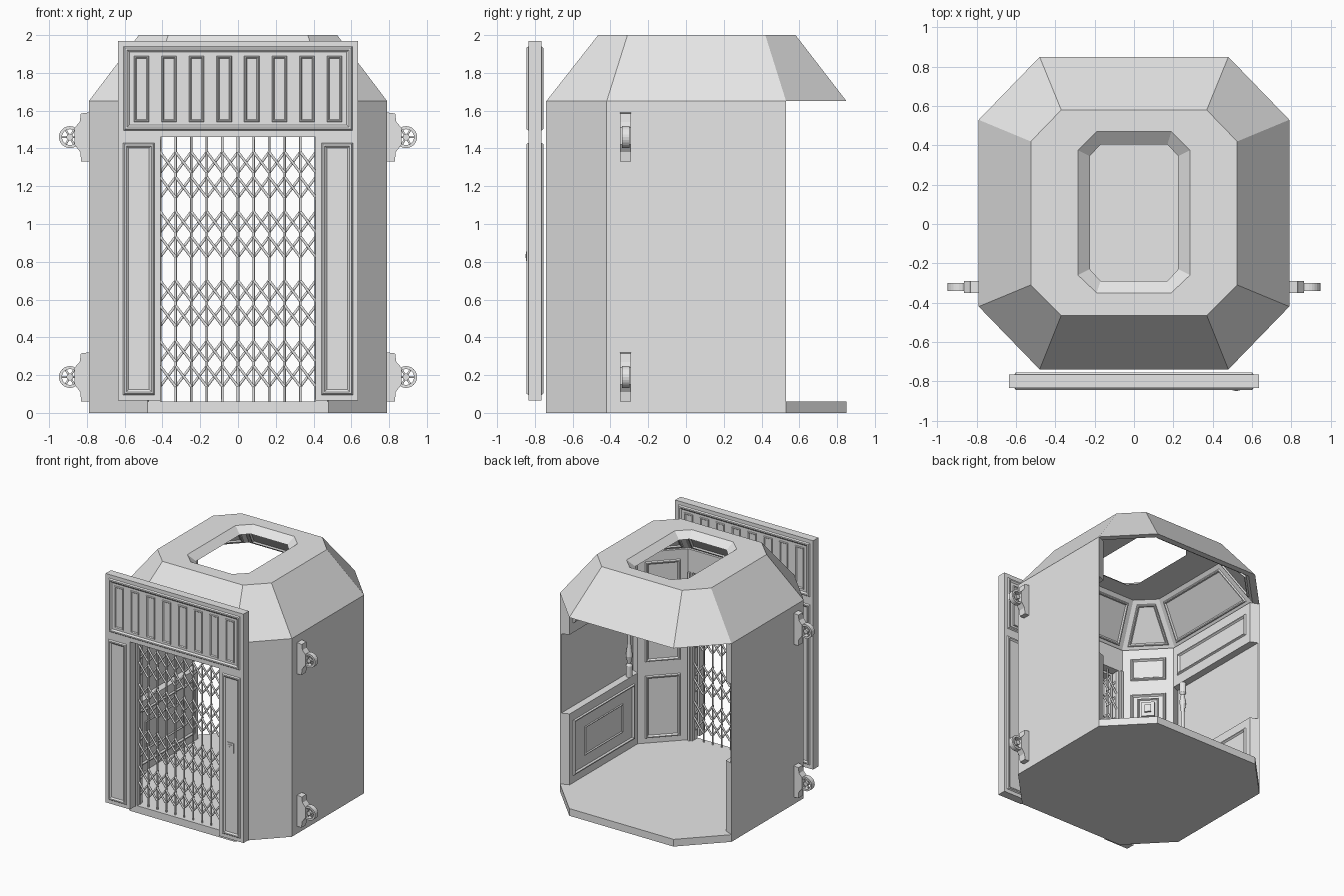
import bpy, bmesh, math
from mathutils import Vector as V, Matrix

if "Cube" in bpy.data.objects:
    bpy.data.objects.remove(bpy.data.objects["Cube"])

grey = bpy.data.materials.new("light_grey")
grey.use_nodes = True
grey.diffuse_color = (0.8, 0.8, 0.8, 1)
grey.node_tree.nodes["Principled BSDF"].inputs["Base Color"].default_value = (0.8, 0.8, 0.8, 1)
UP = V((0, 0, 1))


def finish(name, bm, recalc=True):
    if recalc:
        bmesh.ops.recalc_face_normals(bm, faces=bm.faces)
    mesh = bpy.data.meshes.new(name)
    bm.to_mesh(mesh)
    bm.free()
    mesh.materials.append(grey)
    ob = bpy.data.objects.new(name, mesh)
    bpy.context.collection.objects.link(ob)
    return ob


def rings(name, loops, closed=False, caps=False, recalc=True):
    """Skin a series of point loops of equal length."""
    bm = bmesh.new()
    vs = [[bm.verts.new(p) for p in loop] for loop in loops]
    pairs = list(zip(vs, vs[1:])) + ([(vs[-1], vs[0])] if closed else [])
    for a, b in pairs:
        for i in range(len(a)):
            j = (i + 1) % len(a)
            bm.faces.new((a[i], a[j], b[j], b[i]))
    if caps:
        bm.faces.new(vs[0][::-1])
        bm.faces.new(vs[-1])
    return finish(name, bm, recalc)


def prism(name, pts, vec):
    return rings(name, [pts, [p + vec for p in pts]], caps=True)


def box(name, x0, x1, y0, y1, z0, z1):
    return prism(name, [V((x0, y0, z0)), V((x1, y0, z0)), V((x1, y1, z0)), V((x0, y1, z0))],
                 UP * (z1 - z0))


def normal(pts):
    return (pts[1] - pts[0]).cross(pts[2] - pts[1]).normalized()


def inset(pts, d):
    """Mitred inward offset of a convex loop."""
    n, out = normal(pts), []
    for i, p in enumerate(pts):
        a = n.cross((p - pts[i - 1]).normalized())
        b = n.cross((pts[(i + 1) % len(pts)] - p).normalized())
        out.append(p + (a + b) * (d / (1 + a.dot(b))))
    return out


def moulding(name, pts, w=0.024, h=0.012):
    """Raised bead frame running round a panel."""
    n = normal(pts)
    steps = [(0, 0), (w * 0.25, h), (w * 0.6, h), (w, 0)]
    return rings(name, [[p + n * k for p in inset(pts, d)] for d, k in steps], recalc=False)


def octagon(x, xc, y0, y0c, y1c, y1, z):
    pts = [(-xc, y0), (xc, y0), (x, y0c), (x, y1c), (xc, y1), (-xc, y1), (-x, y1c), (-x, y0c)]
    return [V((a, b, z)) for a, b in pts]


# Floor
plan = octagon(0.79, 0.48, -0.74, -0.42, 0.53, 0.85, 0)
prism("floor", plan, UP * 0.06)


def wall(name, i, d0, d1, z0, z1):
    a, b = inset(plan, d0), inset(plan, d1)
    j = (i + 1) % 8
    return prism(name, [p + UP * z0 for p in (a[i], a[j], b[j], b[i])], UP * (z1 - z0))


def wall_rect(i, d, w, z0, z1):
    """Rectangle centred on the inside of a wall, facing into the car."""
    ring = inset(plan, d)
    p, q = ring[i], ring[(i + 1) % 8]
    mid, e = (p + q) / 2, (q - p).normalized() * w / 2
    return [mid + e + UP * z0, mid - e + UP * z0, mid - e + UP * z1, mid + e + UP * z1]


# Car walls: panelled front corners, recessed sides
SKIN, DEEP = 0.01, 0.07
for side, corner, s in (("left", 1, 1), ("right", 7, -1)):
    wall(side + "_corner_wall", corner, 0, DEEP, 0.06, 1.65)
    for z0, z1 in ((0.1, 0.62), (0.735, 1.26), (1.38, 1.57)):
        moulding(side + "_corner_panel", wall_rect(corner, DEEP, 0.27, z0, z1))
    flank = 2 if s > 0 else 6
    wall(side + "_side_skin", flank, 0, SKIN, 0.06, 1.65)
    wall(side + "_wainscot", flank, SKIN, DEEP, 0.06, 0.65)
    wall(side + "_upper_strip", flank, SKIN, DEEP, 1.31, 1.65)
    moulding(side + "_wainscot_panel", wall_rect(flank, DEEP, 0.8, 0.12, 0.58))
    moulding(side + "_wainscot_inner_panel", wall_rect(flank, DEEP, 0.5, 0.23, 0.47), 0.015, 0.008)
    moulding(side + "_strip_panel", wall_rect(flank, DEEP, 0.8, 1.39, 1.57))
    # Turned post at the front of the recess
    profile = [(0.026, 0.65), (0.026, 0.74), (0.014, 0.76), (0.026, 0.82), (0.014, 0.92),
               (0.014, 1.06), (0.026, 1.15), (0.014, 1.21), (0.026, 1.23), (0.026, 1.31)]
    post = rings(side + "_post", [[V((s * 0.74 + r * math.cos(k * math.pi / 6),
                                      -0.31 + r * math.sin(k * math.pi / 6), z))
                                   for k in range(12)] for r, z in profile], caps=True)
    # Door jamb with a slim inner bead
    box(side + "_jamb", s * 0.41, s * 0.475, -0.74, -0.67, 0.06, 1.46)
    box(side + "_jamb_bead", s * 0.425, s * 0.445, -0.67, -0.655, 0.06, 1.46)

wall("door_header", 0, 0, DEEP, 1.46, 1.65)

# Control box on one corner panel
for w, z0, z1, t in ((0.1, 1.06, 1.18, 0.02), (0.05, 1.09, 1.15, 0.035)):
    r = wall_rect(7, DEEP, w, z0, z1)
    prism("control_box", r, normal(r) * t)
moulding("control_surround", wall_rect(7, DEEP, 0.16, 1.02, 1.22), 0.015, 0.01)

# Roof shell with bevelled hatch
top = octagon(0.525, 0.37, -0.465, -0.31, 0.42, 0.58, 2.0)
eave = [p + UP * 1.65 for p in plan]
eave_in = inset(eave, 0.05)
top_in = [p - UP * 0.05 for p in inset(top, 0.03)]
hatch_top = octagon(0.285, 0.19, -0.35, -0.26, 0.375, 0.47, 2.0)
hatch_low = octagon(0.225, 0.17, -0.29, -0.23, 0.345, 0.405, 1.95)
rings("roof", [eave, top, hatch_top, hatch_low, top_in, eave_in], closed=True)
for i in range(8):
    j = (i + 1) % 8
    quad = [eave_in[j], eave_in[i], top_in[i], top_in[j]]
    moulding("ceiling_panel", inset(quad, 0.035), 0.022, 0.012)

# Landing surround in front of the car
F, B = -0.835, -0.765
box("surround_header", -0.635, 0.635, F, B, 1.46, 1.97)
for s in (-1, 1):
    box("surround_post", s * 0.41, s * 0.635, F, B, 0.065, 1.46)


def both_faces(name, x0, x1, z0, z1, w, h):
    """Moulding on the front and the back of the surround."""
    front = [V((x0, F, z0)), V((x1, F, z0)), V((x1, F, z1)), V((x0, F, z1))]
    moulding(name + "_front", front, w, h)
    moulding(name + "_back", [V((p.x, B, p.z)) for p in reversed(front)], w, h)


both_faces("header_frame", -0.605, 0.605, 1.495, 1.94, 0.03, 0.01)
for k in range(8):
    x = (k - 3.5) * 0.146
    both_faces("header_slot", x - 0.04, x + 0.04, 1.54, 1.89, 0.014, 0.008)
for s in (-1, 1):
    both_faces("post_frame", s * 0.525 - 0.083, s * 0.525 + 0.083, 0.095, 1.43, 0.028, 0.01)

# Call button
box("call_plate", 0.49, 0.55, F - 0.007, F, 0.79, 0.87)
box("call_rim", 0.5, 0.54, F - 0.011, F, 0.805, 0.855)
box("call_button", 0.51, 0.53, F - 0.015, F, 0.82, 0.84)


# Folding lattice gate
def rods(name, segments, radius):
    cu = bpy.data.curves.new(name, "CURVE")
    cu.dimensions = "3D"
    cu.bevel_depth = radius
    cu.bevel_resolution = 1
    cu.use_fill_caps = True
    for a, b in segments:
        sp = cu.splines.new("POLY")
        sp.points.add(1)
        sp.points[0].co = (*a, 1)
        sp.points[1].co = (*b, 1)
    cu.materials.append(grey)
    ob = bpy.data.objects.new(name, cu)
    bpy.context.collection.objects.link(ob)


STEP, GY = 0.0825, -0.705
rods("gate_bars", [((k * STEP, GY, 0.06), (k * STEP, GY, 1.46)) for k in range(-5, 6)], 0.007)
lattice = []
for band in (0.26, 0.58, 0.945, 1.26):
    for z in (band - 0.066, band + 0.066):
        for k in range(-5, 5):
            for d in (-1, 1):
                y = GY + d * 0.009
                lattice.append(((k * STEP, y, z - d * 0.055), ((k + 1) * STEP, y, z + d * 0.055)))
rods("gate_lattice", lattice, 0.008)

# Guide brackets with rollers
outline = [(0.79, -0.13), (0.83, -0.13), (0.835, -0.08), (0.865, -0.04), (0.865, 0.05),
           (0.838, 0.08), (0.832, 0.125), (0.79, 0.13)]
for s in (-1, 1):
    for zc in (0.19, 1.46):
        prism("guide_bracket", [V((s * x, -0.35, zc + z)) for x, z in outline], V((0, 0.06, 0)))
        hub = V((s * 0.89, -0.32, zc))
        circle = [V((math.cos(k * math.pi / 12), 0, math.sin(k * math.pi / 12))) for k in range(24)]
        section = [(0.058, -0.02), (0.058, 0.02), (0.042, 0.02), (0.042, -0.02)]
        rings("roller_rim", [[hub + c * r + V((0, y, 0)) for c in circle] for r, y in section],
              closed=True)
        prism("roller_hub", [hub + c * 0.018 - V((0, 0.02, 0)) for c in circle], V((0, 0.04, 0)))
        spokes = []
        for k in range(6):
            c = circle[k * 4]
            spokes.append((hub, hub + c * 0.046))
        rods("roller_spokes", spokes, 0.006)
